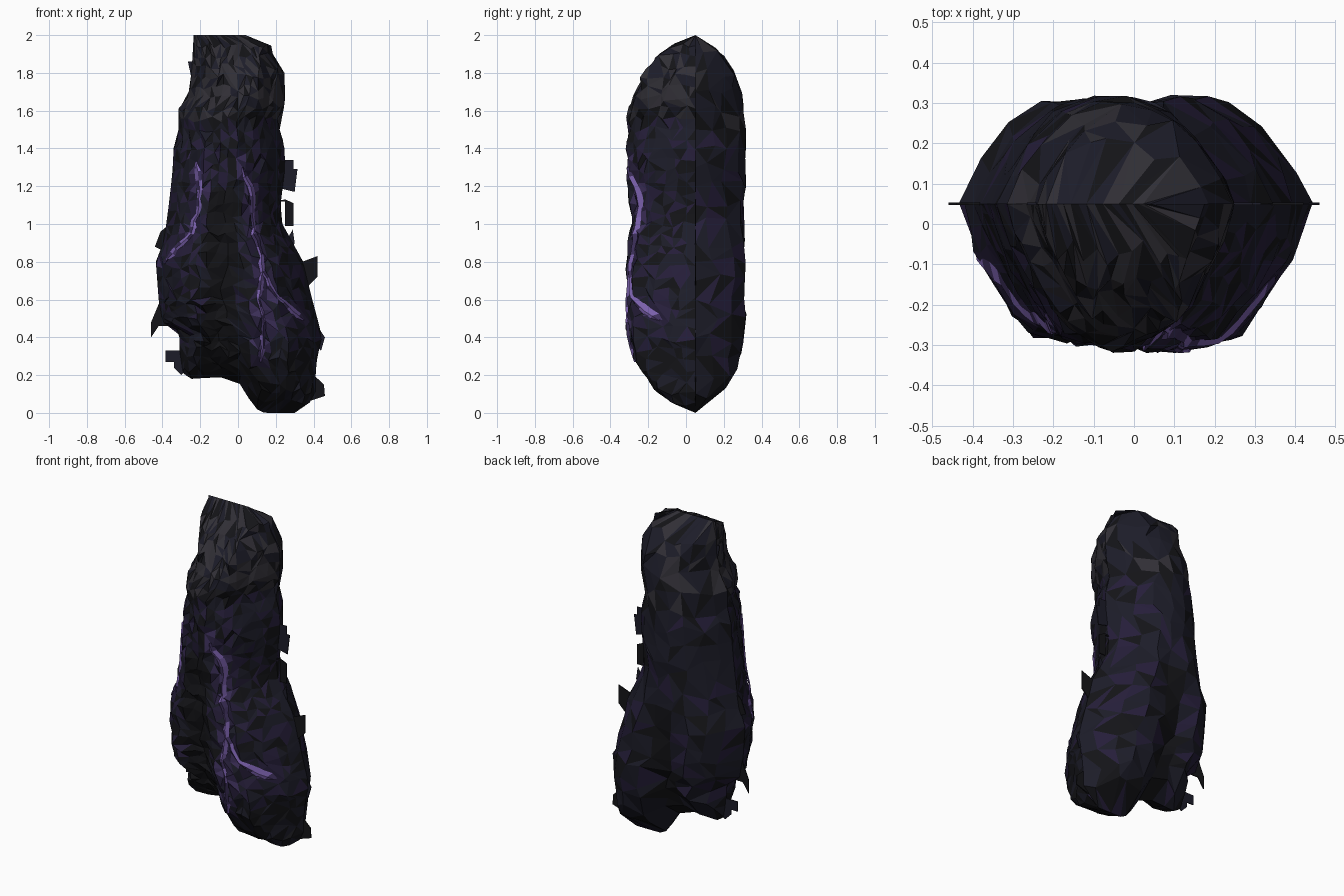
import bpy, random, math

if "Cube" in bpy.data.objects:
    bpy.data.objects.remove(bpy.data.objects["Cube"])
random.seed(4)

SEAM = 0.05  # front and back shells meet on this plane

# left / right silhouette by height, lower hem by x, end and side roundness
LEFT = [(0, -.28), (.2, -.29), (.33, -.31), (.43, -.31), (.48, -.40), (.6, -.42), (.8, -.435), (.88, -.40),
        (1.0, -.38), (1.15, -.36), (1.3, -.345), (1.43, -.34), (1.45, -.315), (1.62, -.315), (1.66, -.27),
        (1.75, -.25), (1.9, -.24), (2, -.235)]
RIGHT = [(0, .30), (.04, .37), (.10, .41), (.2, .41), (.3, .42), (.4, .445), (.5, .42), (.65, .38), (.8, .345),
         (.9, .29), (1.0, .235), (1.1, .225), (1.3, .25), (1.42, .245), (1.55, .205), (1.6, .24), (1.65, .25),
         (1.82, .245), (1.85, .195), (1.97, .17), (2, .04)]
HEM = [(-.5, .26), (-.33, .24), (-.25, .18), (-.1, .19), (0, .17), (.04, .10), (.1, .02), (.14, 0), (.5, 0)]
ROUND = [(0, 0), (.03, .22), (.1, .52), (.2, .76), (.3, .89), (.45, 1), (3, 1)]
SIDE = [(0, 0), (.02, .2), (.05, .38), (.1, .64), (.16, .86), (.22, .96), (.3, 1), (3, 1)]


def interp(pts, t):
    if t <= pts[0][0]:
        return pts[0][1]
    for (a, p), (b, q) in zip(pts, pts[1:]):
        if t <= b:
            return p + (q - p) * (t - a) / (b - a)
    return pts[-1][1]


def material(name, col):
    m = bpy.data.materials.new(name)
    m.diffuse_color = (*col, 1)
    m.use_nodes = True
    m.node_tree.nodes["Principled BSDF"].inputs["Base Color"].default_value = m.diffuse_color
    return m


MATS = [material("black", (.007, .007, .009)), material("navy", (.012, .012, .022)),
        material("violet", (.019, .013, .042)), material("grey", (.030, .028, .036)),
        material("glow", (.20, .12, .42)), material("deep_violet", (.045, .028, .10))]


def make(name, verts, faces, mat_of):
    me = bpy.data.meshes.new(name)
    me.from_pydata(verts, [], faces)
    for m in MATS:
        me.materials.append(m)
    for p in me.polygons:
        p.material_index = mat_of(p.center)
    ob = bpy.data.objects.new(name, me)
    bpy.context.collection.objects.link(ob)
    return ob


def depth(x, z, side):
    """y of the shell: side -1 is the front, 1 is the back."""
    l, r = interp(LEFT, z), interp(RIGHT, z)
    f = min(interp(SIDE, min(x - l, r - x)),
            interp(ROUND, z - interp(HEM, x)), interp(ROUND, 2 - z))
    # centre fold between the two hanging halves, opening downwards
    cx, wide = (-.09, .08) if side < 0 else (-.04, .07)
    low = max(0, min(1, (1.25 - z) / .7))
    f *= 1 - .24 * low * math.exp(-((x - cx) / wide) ** 2)
    if side < 0:  # shallow hood opening and lengthwise drapery folds
        f *= 1 - .09 * math.exp(-((x + .02) / .1) ** 2 - ((z - 1.8) / .08) ** 2)
        f *= 1 - .025 * (1 + math.sin(38 * x + 4 * z))
    return SEAM + side * f * (.37 if side < 0 else .27)


CRACKS = {"left_crack": [(-.22, 1.33), (-.2, 1.18), (-.22, 1.05), (-.25, .95), (-.33, .87), (-.39, .79)],
          "right_crack": [(.03, 1.3), (.075, 1.15), (.08, .98), (.11, .88), (.13, .75), (.19, .64), (.27, .56), (.35, .49)],
          "lower_crack": [(.13, .75), (.115, .6), (.14, .48), (.12, .27)]}


def near_crack(c):
    best = 9
    for pts in CRACKS.values():
        for (x0, z0), (x1, z1) in zip(pts, pts[1:]):
            for k in range(5):
                t = k / 4
                best = min(best, math.hypot(c.x - x0 - (x1 - x0) * t, c.z - z0 - (z1 - z0) * t))
    return best


def front_colour(c):
    if near_crack(c) < .05:
        return random.choice([2, 2, 5, 1])
    if abs(c.x + .09) < .08 and c.z < 1.2:
        return 0
    if c.z > 1.55:
        return random.choice([3, 3, 1, 0])
    return random.choice([0, 1, 1, 2] if c.z > .35 else [0, 0, 1])


def back_colour(c):
    if abs(c.x + .04) < .08 and c.z < .9:
        return 0
    if c.z > 1.5:
        return random.choice([3, 1, 0, 1])
    return random.choice([1, 2, 1, 1, 0])


def shell(name, side, cols, rows, rough, colour):
    verts, faces = [], []
    for j in range(rows + 1):
        for i in range(cols + 1):
            zn = 2 * j / rows
            a = -math.cos(math.pi * i / cols) * .6 + .4 * (2 * i / cols - 1)
            edge = i in (0, cols) or j in (0, rows)
            if not edge:
                zn += random.uniform(-.35, .35) * 2 / rows
                a += random.uniform(-.3, .3) * 2 / cols
            z = zn
            for _ in range(4):  # settle x and hem-lifted z together
                l, r = interp(LEFT, z), interp(RIGHT, z)
                x = (l + r) / 2 + a * (r - l) / 2
                z = zn + interp(HEM, x) * max(0, 1 - zn / .6)
            y = depth(x, z, side)
            if not edge:
                y = max(-.32, min(.32, y + random.uniform(-rough, rough)))
            else:
                y = SEAM
            verts.append((x, y, z))
    w = cols + 1
    for j in range(rows):
        for i in range(cols):
            a, b, c, d = j * w + i, j * w + i + 1, (j + 1) * w + i + 1, (j + 1) * w + i
            tris = [(a, b, c), (a, c, d)] if random.random() < .5 else [(a, b, d), (b, c, d)]
            faces += tris if side < 0 else [t[::-1] for t in tris]
    return make(name, verts, faces, colour)


shell("front_cloak", -1, 18, 36, .013, front_colour)
shell("back_cloak", 1, 9, 20, .007, back_colour)

# glowing cracks: thin raised ribbons following the front surface
for name, pts in CRACKS.items():
    path = []
    for (x0, z0), (x1, z1) in zip(pts, pts[1:]):
        path += [(x0 + (x1 - x0) * k / 3 + random.uniform(-.007, .007), z0 + (z1 - z0) * k / 3) for k in range(3)]
    path.append(pts[-1])
    verts, faces = [], []
    for k, (x, z) in enumerate(path):
        x0, z0 = path[max(0, k - 1)]
        x1, z1 = path[min(len(path) - 1, k + 1)]
        n = math.hypot(x1 - x0, z1 - z0)
        nx, nz = (z1 - z0) / n, -(x1 - x0) / n
        w = .004 if k in (0, len(path) - 1) else random.uniform(.007, .018)
        for s, lift in ((-1, 0), (0, .014), (1, 0)):
            px, pz = x + nx * w * s, z + nz * w * s
            verts.append((px, max(-.32, depth(px, pz, -1) - lift - .004), pz))
    for k in range(len(path) - 1):
        for s in (0, 1):
            a = 3 * k + s
            faces.append((a, a + 1, a + 4, a + 3))
    make(name, verts, faces, lambda c: random.choice([4, 4, 5]))

# ragged flat shards standing out along the side seams
SHARDS = [[(.20, 1.12), (.25, 1.12), (.25, .99), (.295, .99), (.295, 1.11), (.25, 1.13)],
          [(.22, 1.34), (.295, 1.34), (.295, 1.29), (.315, 1.29), (.30, 1.17), (.22, 1.19)],
          [(.31, .78), (.34, .80), (.42, .83), (.42, .72), (.36, .66)],
          [(.26, .92), (.29, .97), (.30, .90), (.28, .85)],
          [(.38, .22), (.455, .15), (.46, .09), (.37, .06)],
          [(.42, .46), (.46, .40), (.44, .33), (.40, .36)],
          [(-.41, .6), (-.46, .48), (-.46, .40), (-.42, .46), (-.28, .46)],
          [(-.29, .33), (-.385, .33), (-.385, .27), (-.34, .27), (-.34, .24), (-.30, .20), (-.28, .22)],
          [(-.36, 1.0), (-.41, .96), (-.44, .88), (-.38, .85)],
          [(-.24, 1.74), (-.265, 1.86), (-.24, 1.86)]]
for k, pts in enumerate(SHARDS):
    n = len(pts)
    verts = [(x, SEAM + s, z) for s in (-.003, .003) for x, z in pts]
    faces = [tuple(range(n)), tuple(range(2 * n - 1, n - 1, -1))]
    faces += [(i, n + i, n + (i + 1) % n, (i + 1) % n) for i in range(n)]
    make(f"side_shard_{k + 1}", verts, faces, lambda c: k % 2)
